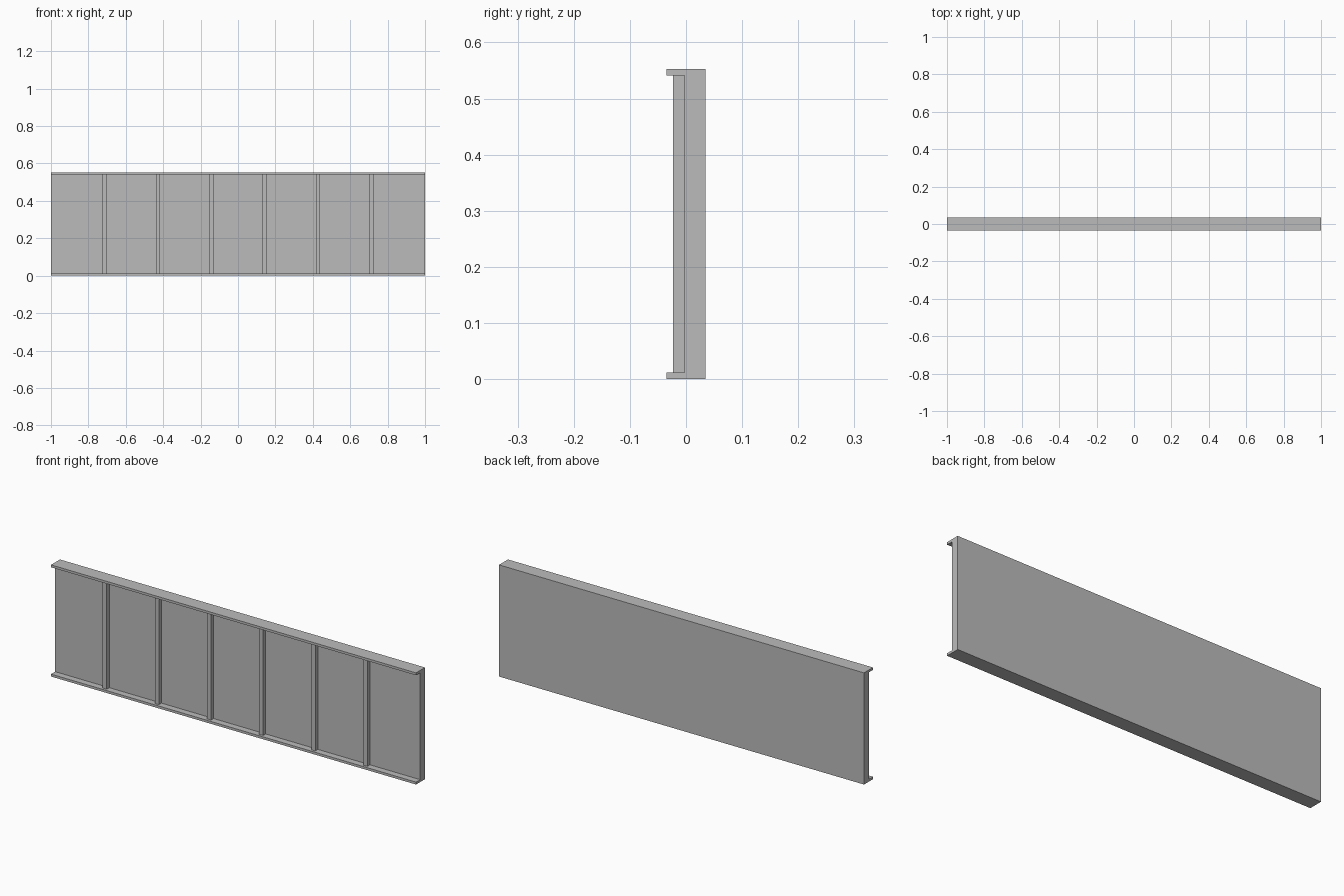
import bpy
import bmesh

default_cube = bpy.data.objects.get("Cube")
if default_cube:
    bpy.data.objects.remove(default_cube, do_unlink=True)

LENGTH, HEIGHT = 2.0, 0.553
FRONT, BACK = -0.035, 0.035      # flange tips and rear face
WEB = -0.003                     # front face of the panel
FLANGE = 0.012                   # flange thickness
RIB_FRONT, RIB_WIDTH = -0.023, 0.022
BAYS = 7

# Single grey finish
grey = bpy.data.materials.new("plain_grey")
grey.use_nodes = True
colour = (0.5, 0.5, 0.5, 1.0)
grey.diffuse_color = colour
grey.node_tree.nodes["Principled BSDF"].inputs["Base Color"].default_value = colour


def extrude_along_x(name, profile, x_start, x_end):
    """Solid from a closed (y, z) profile swept along x."""
    bm = bmesh.new()
    face = bm.faces.new([bm.verts.new((x_start, y, z)) for y, z in profile])
    swept = bmesh.ops.extrude_face_region(bm, geom=[face])
    verts = [v for v in swept["geom"] if isinstance(v, bmesh.types.BMVert)]
    bmesh.ops.translate(bm, vec=(x_end - x_start, 0, 0), verts=verts)
    bmesh.ops.recalc_face_normals(bm, faces=bm.faces)
    mesh = bpy.data.meshes.new(name)
    bm.to_mesh(mesh)
    bm.free()
    mesh.materials.append(grey)
    obj = bpy.data.objects.new(name, mesh)
    bpy.context.collection.objects.link(obj)
    return obj


# Panel with top and bottom flanges, one channel section
top = HEIGHT - FLANGE
channel = [(BACK, 0), (BACK, HEIGHT), (FRONT, HEIGHT), (FRONT, top),
           (WEB, top), (WEB, FLANGE), (FRONT, FLANGE), (FRONT, 0)]
extrude_along_x("channel_panel", channel, -LENGTH / 2, LENGTH / 2)

# Upright ribs between the flanges, dividing the front into equal bays
rib_section = [(WEB, FLANGE), (WEB, top), (RIB_FRONT, top), (RIB_FRONT, FLANGE)]
for i in range(1, BAYS):
    x = -LENGTH / 2 + i * LENGTH / BAYS
    extrude_along_x(f"rib_{i}", rib_section, x - RIB_WIDTH / 2, x + RIB_WIDTH / 2)
